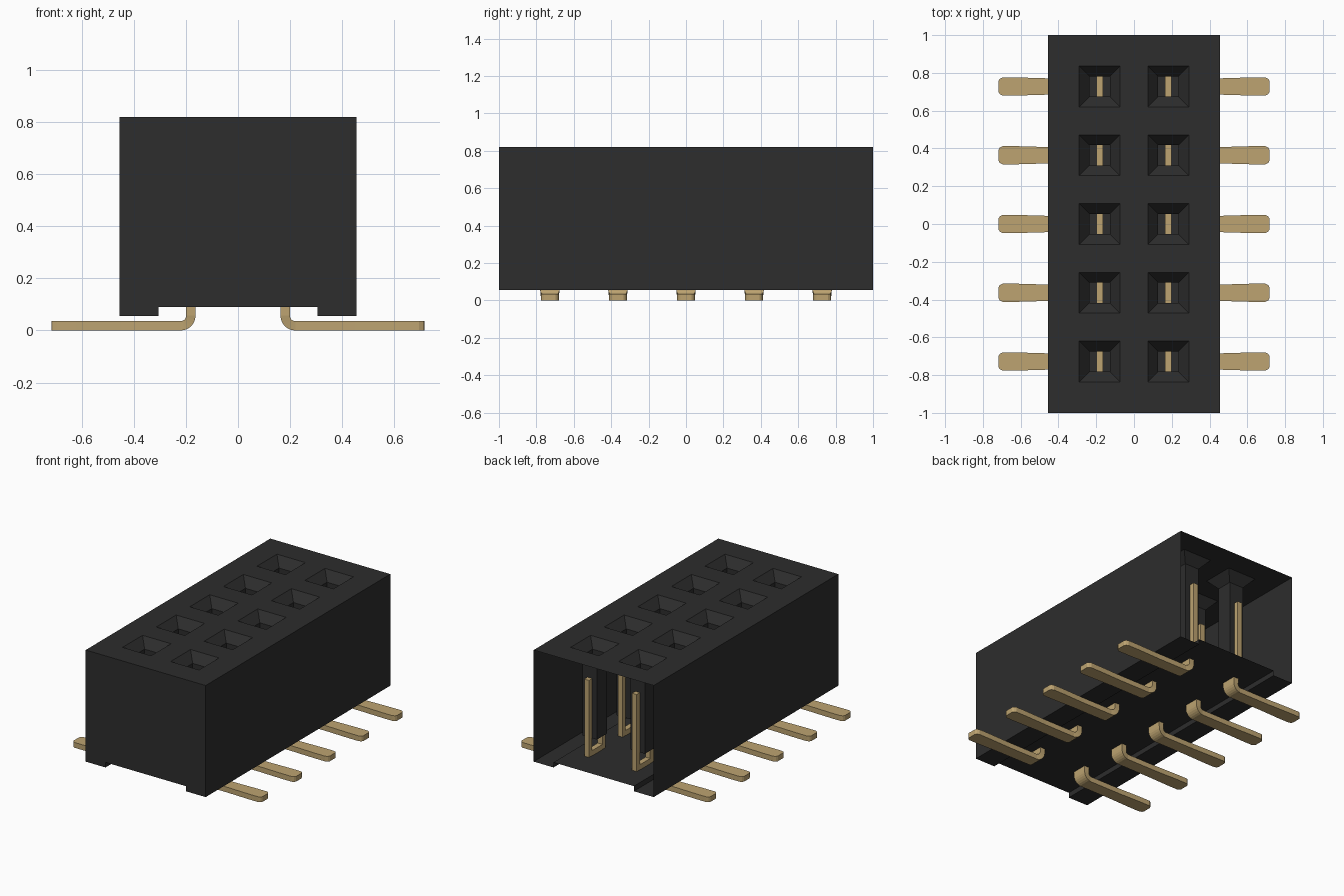
import bpy, bmesh, math

cube = bpy.data.objects.get("Cube")
if cube:
    bpy.data.objects.remove(cube, do_unlink=True)


def material(name, rgb, rough):
    m = bpy.data.materials.new(name)
    m.use_nodes = True
    m.diffuse_color = (*rgb, 1)
    bsdf = m.node_tree.nodes["Principled BSDF"]
    bsdf.inputs["Base Color"].default_value = (*rgb, 1)
    bsdf.inputs["Roughness"].default_value = rough
    return m


BLACK = material("black plastic", (0.026, 0.026, 0.026), 0.6)
GOLD = material("gold plating", (0.51, 0.37, 0.165), 0.5)

HALF_W, HALF_L, TOP = 0.455, 1.0, 0.82
FLOOR, FOOT, FOOT_X = 0.09, 0.055, 0.305
PITCH = 0.364
COLS = [-0.182, 0.182]
ROWS = [PITCH * i for i in range(-2, 3)]
MOUTH, BORE, MOUTH_DEPTH, BORE_END = 0.108, 0.054, 0.06, 0.21


def finish(bm, name, mat):
    mesh = bpy.data.meshes.new(name)
    bm.to_mesh(mesh)
    bm.free()
    mesh.materials.append(mat)
    ob = bpy.data.objects.new(name, mesh)
    bpy.context.collection.objects.link(ob)
    return ob


def face(bm, points):
    return bm.faces.new([bm.verts.new(p) for p in points])


def loft(bm, rings, caps=False):
    """Skin a list of equal sized point rings."""
    loops = [[bm.verts.new(p) for p in ring] for ring in rings]
    n = len(loops[0])
    for a, b in zip(loops, loops[1:]):
        for i in range(n):
            j = (i + 1) % n
            bm.faces.new((a[i], a[j], b[j], b[i]))
    if caps:
        bm.faces.new(loops[0][::-1])
        bm.faces.new(loops[-1])


def square(x, y, z, h):
    return [(x - h, y - h, z), (x + h, y - h, z), (x + h, y + h, z), (x - h, y + h, z)]


def box(bm, x0, x1, y0, y1, z0, z1):
    loft(bm, [[(x0, y0, z), (x1, y0, z), (x1, y1, z), (x0, y1, z)] for z in (z0, z1)], True)


# Housing: thin shell with feet, closed at the front and open at the back
bm = bmesh.new()
half = [(HALF_W, TOP), (HALF_W, FOOT), (FOOT_X, FOOT), (FOOT_X, FLOOR)]
profile = half + [(-x, z) for x, z in reversed(half)]
for (xa, za), (xb, zb) in zip(profile, profile[1:]):
    face(bm, [(xa, -HALF_L, za), (xb, -HALF_L, zb), (xb, HALF_L, zb), (xa, HALF_L, za)])
face(bm, [(x, -HALF_L, z) for x, z in profile])

# Roof: grid of panels that leaves the socket mouths open
xs = [-HALF_W] + [c + s * MOUTH for c in COLS for s in (-1, 1)] + [HALF_W]
ys = [-HALF_L] + [r + s * MOUTH for r in ROWS for s in (-1, 1)] + [HALF_L]
for i in range(len(xs) - 1):
    for j in range(len(ys) - 1):
        if not (i % 2 and j % 2):
            face(bm, [(xs[i], ys[j], TOP), (xs[i + 1], ys[j], TOP),
                      (xs[i + 1], ys[j + 1], TOP), (xs[i], ys[j + 1], TOP)])
bmesh.ops.remove_doubles(bm, verts=bm.verts, dist=0.0001)
bmesh.ops.recalc_face_normals(bm, faces=bm.faces)
finish(bm, "housing", BLACK)

# Sockets: tapered mouth leading into an open square tube
bm = bmesh.new()
for x in COLS:
    for y in ROWS:
        loft(bm, [square(x, y, BORE_END, BORE), square(x, y, TOP - MOUTH_DEPTH, BORE),
                  square(x, y, TOP, MOUTH)])
finish(bm, "sockets", BLACK)

# Contact tail stations: outer point, inner point, half width
STEM_OUT, STEM_IN, THICK, BEND = 0.163, 0.199, 0.036, 0.057
stations = [((STEM_OUT, FLOOR + THICK), (STEM_IN, FLOOR + THICK), 0.052)]
cx = STEM_OUT + BEND
for k in range(7):
    a = math.pi / 2 * k / 6
    dx, dz = -math.cos(a), -math.sin(a)
    r = BEND - THICK
    stations.append(((cx + BEND * dx, BEND + BEND * dz), (cx + r * dx, BEND + r * dz), 0.052 - 0.0015 * k))
for x, w in [(0.45, 0.043), (0.62, 0.048), (0.695, 0.048), (0.71, 0.041), (0.717, 0.03)]:
    stations.append(((x, 0), (x, THICK), w))

# Contacts: forked prongs beside each tube, joined to a bent surface tail
for side, label in ((1, "left"), (-1, "right")):
    for n, y in enumerate(ROWS):
        bm = bmesh.new()
        loft(bm, [[(o[0], y - w, o[1]), (o[0], y + w, o[1]),
                   (i[0], y + w, i[1]), (i[0], y - w, i[1])] for o, i, w in stations], True)
        box(bm, STEM_OUT, STEM_IN, y - 0.09, y + 0.09, FLOOR + 0.002, FLOOR + THICK)
        for s in (-1, 1):
            lo, hi = sorted((y + s * 0.056, y + s * 0.09))
            box(bm, STEM_OUT, STEM_IN, lo, hi, FLOOR + THICK, 0.62)
        for v in bm.verts:
            v.co.x *= side
        bmesh.ops.recalc_face_normals(bm, faces=bm.faces)
        finish(bm, f"{label}_contact_{n + 1}", GOLD)
